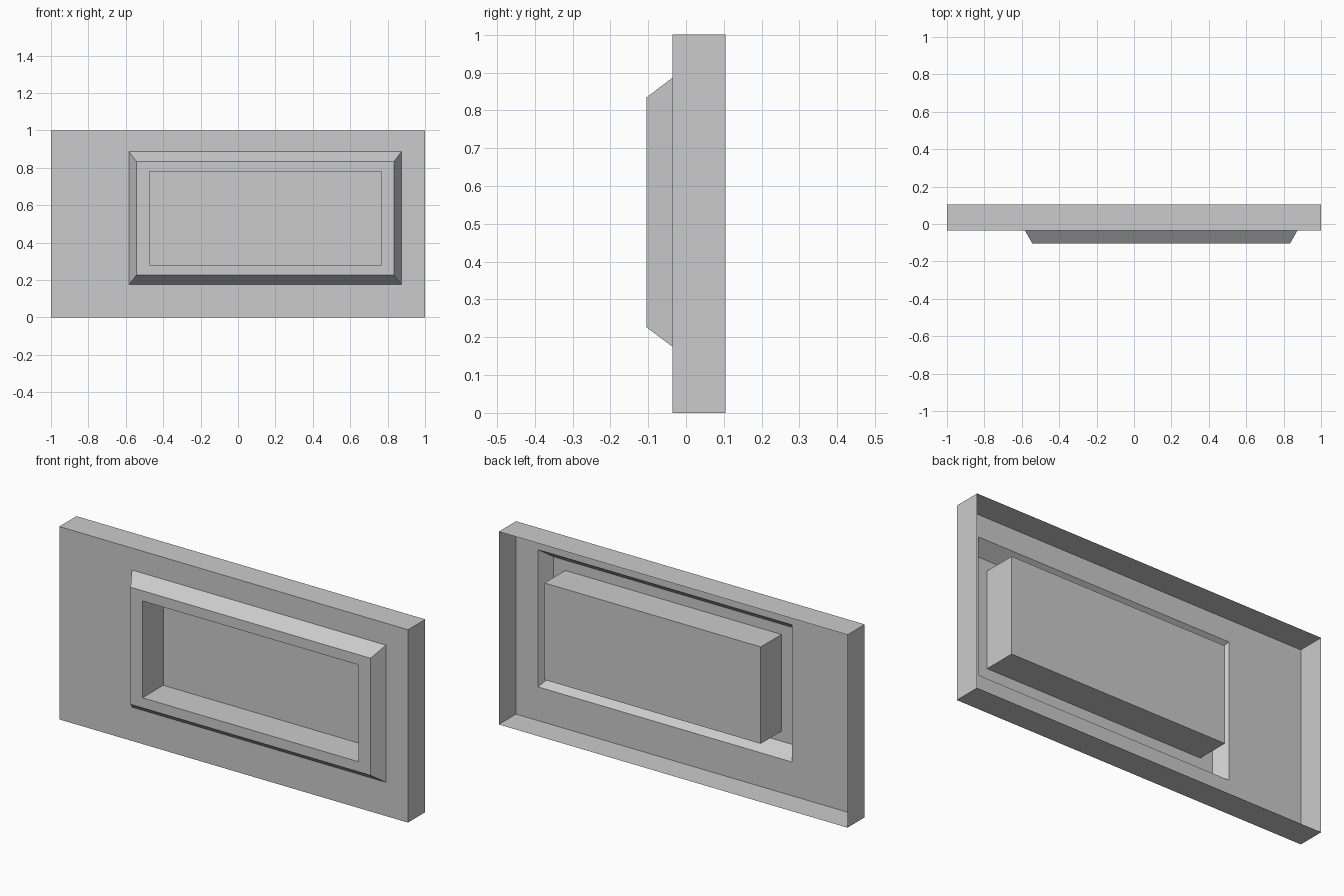
import bpy, bmesh

if "Cube" in bpy.data.objects:
    bpy.data.objects.remove(bpy.data.objects["Cube"])

# Nested rectangles from back rim to recess floor: x0, x1, z0, z1, y
RINGS = [
    (-1.0, 1.0, 0.0, 1.0, 0.105),             # open back rim
    (-1.0, 1.0, 0.0, 1.0, -0.036),            # slab front edge
    (-0.583, 0.873, 0.175, 0.886, -0.036),    # foot of sloped surround
    (-0.543, 0.834, 0.227, 0.834, -0.105),    # top of sloped surround
    (-0.474, 0.766, 0.279, 0.781, -0.105),    # mouth of recess
    (-0.474, 0.766, 0.279, 0.781, 0.065),     # floor of recess
]


def ring(bm, x0, x1, z0, z1, y):
    return [bm.verts.new((x, y, z))
            for x, z in ((x0, z0), (x1, z0), (x1, z1), (x0, z1))]


# Thin shell panel: skin each rectangle to the next, then close the recess
bm = bmesh.new()
loops = [ring(bm, *r) for r in RINGS]
for a, b in zip(loops, loops[1:]):
    for i in range(4):
        j = (i + 1) % 4
        bm.faces.new((a[i], a[j], b[j], b[i]))
bm.faces.new(loops[-1])

mesh = bpy.data.meshes.new("wall_panel")
bm.to_mesh(mesh)
bm.free()
panel = bpy.data.objects.new("wall_panel", mesh)
bpy.context.collection.objects.link(panel)
